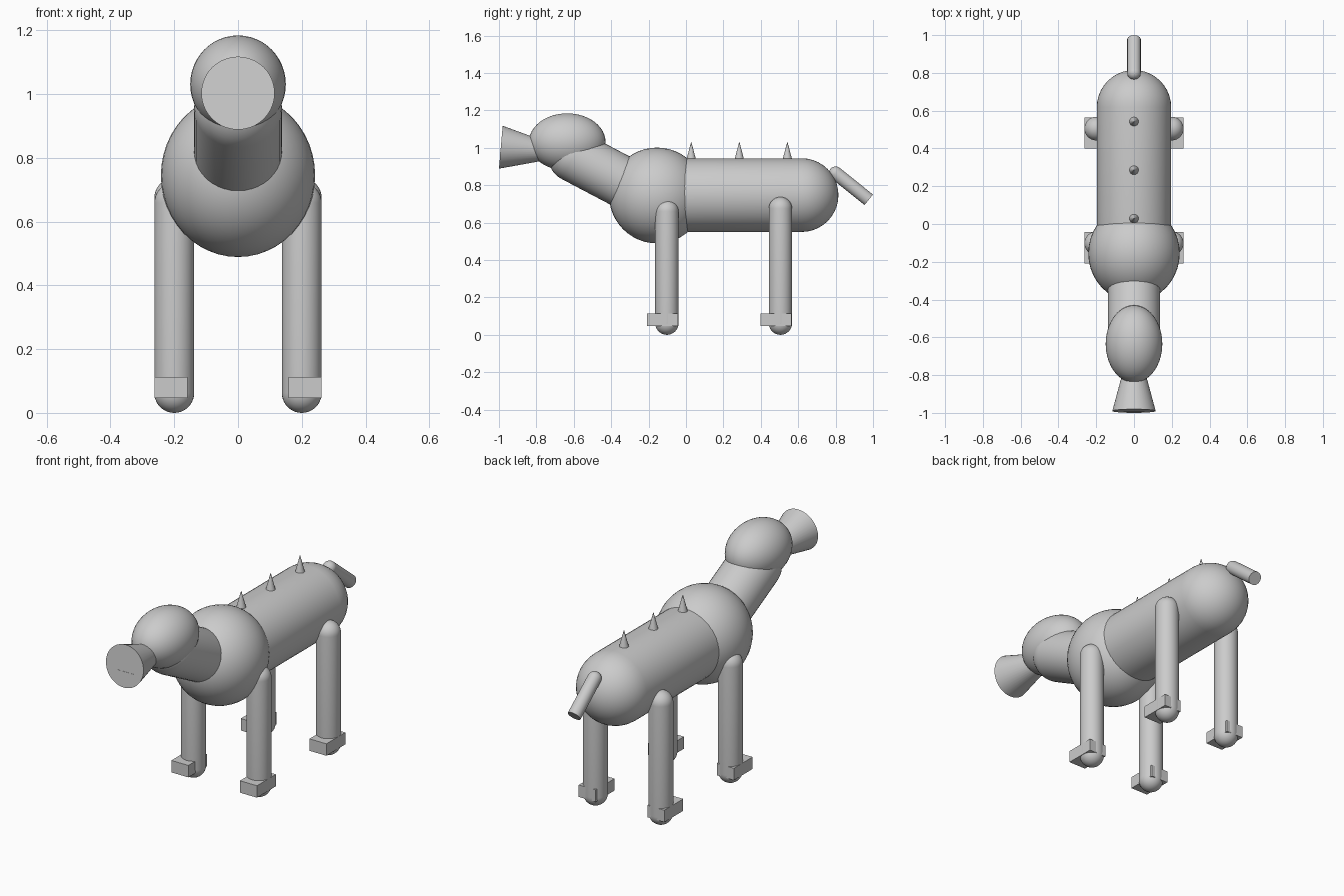
import bpy, bmesh
from math import sin, cos, pi, radians
from mathutils import Vector, Matrix

cube = bpy.data.objects.get("Cube")
if cube:
    bpy.data.objects.remove(cube, do_unlink=True)

grey = bpy.data.materials.new("plain grey")
grey.use_nodes = True
GREY = (0.6, 0.6, 0.6, 1)
grey.diffuse_color = GREY
grey.node_tree.nodes["Principled BSDF"].inputs["Base Color"].default_value = GREY


def finish(name, bm, smooth=True):
    bmesh.ops.recalc_face_normals(bm, faces=bm.faces)
    mesh = bpy.data.meshes.new(name)
    bm.to_mesh(mesh)
    bm.free()
    mesh.materials.append(grey)
    obj = bpy.data.objects.new(name, mesh)
    bpy.context.collection.objects.link(obj)
    if smooth:
        bpy.ops.object.select_all(action='DESELECT')
        obj.select_set(True)
        bpy.context.view_layer.objects.active = obj
        bpy.ops.object.shade_smooth_by_angle(angle=radians(35))
    return obj


def rod(name, start, end, r1, r2=None, round_start=False, round_end=False, segments=32):
    """Round bar between two points, tapered or with domed ends."""
    start, end = Vector(start), Vector(end)
    r2 = r1 if r2 is None else r2
    length = (end - start).length
    arc = [i * pi / 20 for i in range(11)]
    profile = [(r1 * sin(a), -r1 * cos(a)) for a in arc] if round_start else [(0, 0), (r1, 0)]
    profile += [(r2 * cos(a), length + r2 * sin(a)) for a in arc] if round_end else [(r2, length), (0, length)]
    bm = bmesh.new()
    verts = [bm.verts.new((r, 0, z)) for r, z in profile]
    edges = [bm.edges.new(pair) for pair in zip(verts, verts[1:])]
    bmesh.ops.spin(bm, geom=verts + edges, cent=(0, 0, 0), axis=(0, 0, 1),
                   angle=2 * pi, steps=segments)
    bmesh.ops.remove_doubles(bm, verts=bm.verts, dist=0.0001)
    turn = Vector((0, 0, 1)).rotation_difference(end - start).to_matrix().to_4x4()
    bm.transform(Matrix.Translation(start) @ turn)
    return finish(name, bm)


def ellipsoid(name, center, radii):
    bm = bmesh.new()
    bmesh.ops.create_uvsphere(bm, u_segments=40, v_segments=24, radius=1)
    bm.transform(Matrix.Translation(center) @ Matrix.Diagonal((*radii, 1)))
    return finish(name, bm)


def box(name, center, size, tilt=0):
    bm = bmesh.new()
    bmesh.ops.create_cube(bm, size=1)
    bm.transform(Matrix.Translation(center) @ Matrix.Rotation(tilt, 4, 'X')
                 @ Matrix.Diagonal((*size, 1)))
    return finish(name, bm, smooth=False)


# Trunk, neck and head
ellipsoid("chest", (0, -0.155, 0.745), (0.242, 0.256, 0.256))
rod("body", (0, -0.05, 0.747), (0, 0.618, 0.747), 0.197, round_start=True, round_end=True, segments=48)
rod("neck", (0, -0.15, 0.718), (0, -0.6, 0.955), 0.138, round_start=True, round_end=True, segments=40)
ellipsoid("head", (0, -0.635, 1.031), (0.15, 0.205, 0.153))

# Flared snout with a thin mouth line on its end
rod("snout", (0, -0.70, 0.978), (0, -0.99, 1.003), 0.036, 0.115, segments=40)
box("mouth", (0, -0.992, 0.972), (0.11, 0.004, 0.004), radians(-5))

# Tail
rod("tail", (0, 0.80, 0.864), (0, 0.977, 0.722), 0.036, round_start=True)

# Spikes along the back
for i, y in enumerate((0.028, 0.285, 0.542)):
    rod(f"back_spike_{i + 1}", (0, y, 0.92), (0, y, 1.03), 0.03, 0.001, segments=24)

# Legs with block feet
R = 0.0625
for side, sx in (("left", 1), ("right", -1)):
    for place, y, top in (("front", -0.102, 0.722), ("back", 0.505, 0.737)):
        rod(f"{place}_{side}_leg", (sx * 0.2, y, R), (sx * 0.2, y, top - R), R,
            round_start=True, round_end=True)
        box(f"{place}_{side}_foot", (sx * 0.21, y - 0.024, 0.08), (0.104, 0.165, 0.066))
